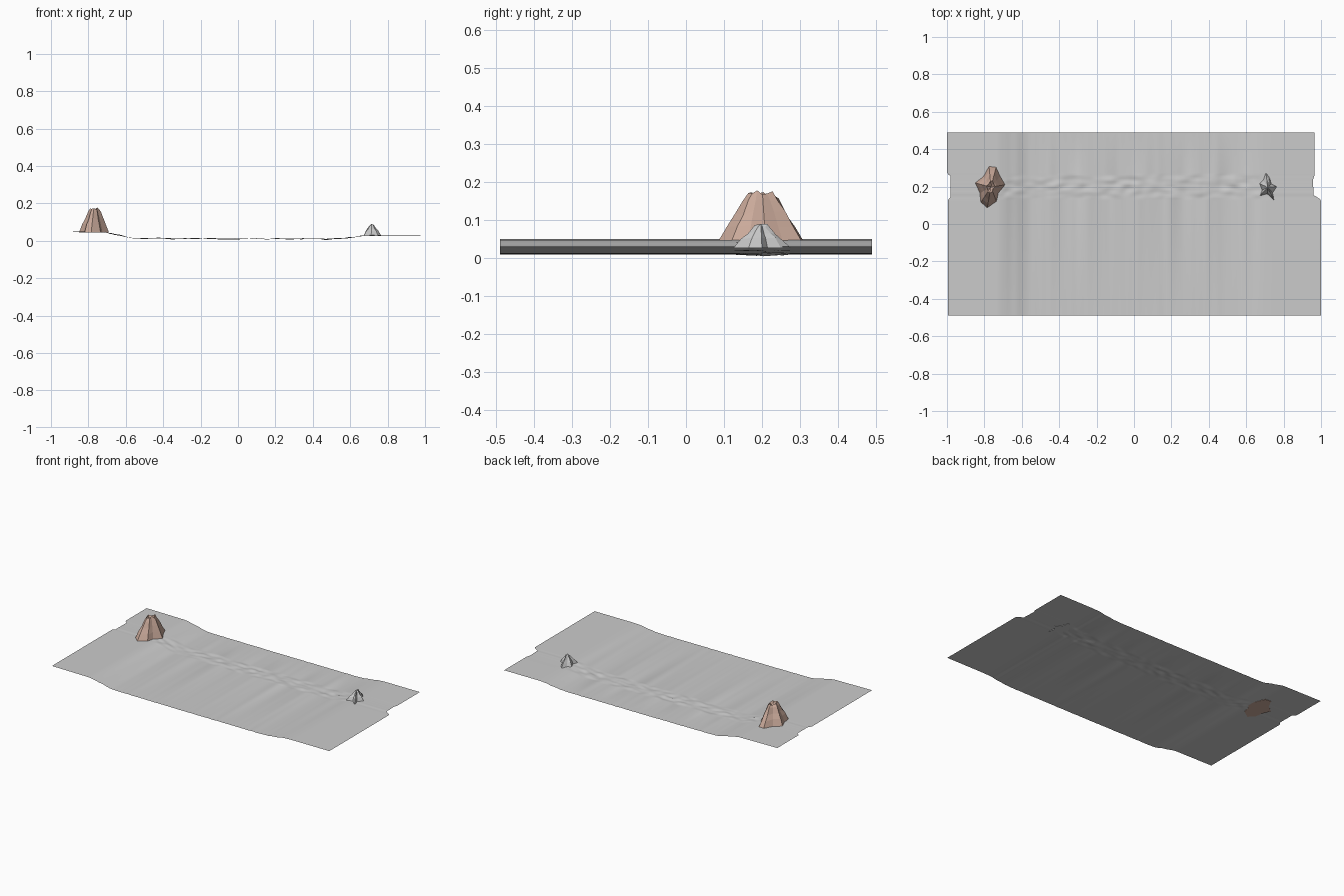
import bpy, bmesh, math, random
from mathutils import noise, Vector

if "Cube" in bpy.data.objects:
    bpy.data.objects.remove(bpy.data.objects["Cube"])

random.seed(4)


def lerp_table(table, x):
    for (x0, a), (x1, b) in zip(table, table[1:]):
        if x <= x1:
            t = max(0.0, (x - x0) / (x1 - x0))
            return a + (b - a) * t
    return table[-1][1]


def make_object(name, bm, color=None):
    me = bpy.data.meshes.new(name)
    bm.normal_update()
    bm.to_mesh(me)
    bm.free()
    ob = bpy.data.objects.new(name, me)
    bpy.context.collection.objects.link(ob)
    if color:
        mat = bpy.data.materials.new(name + "_colour")
        mat.diffuse_color = color
        mat.use_nodes = True
        mat.node_tree.nodes["Principled BSDF"].inputs["Base Color"].default_value = mat.diffuse_color
        me.materials.append(mat)
    return ob


# Ground sheet: ridged valley with a bumpy dry stream bed along y = 0.2
PROFILE = [(-1, .05), (-.72, .047), (-.65, .033), (-.57, .014), (-.5, .012),
           (0, .01), (.5, .01), (.57, .013), (.68, .028), (.72, .03), (1, .03)]
LEFT = [(-.49, -.995), (.13, -.995), (.145, -.98), (.255, -.98), (.27, -1), (.49, -1)]
RIGHT = [(-.49, 1), (.13, 1), (.155, .96), (.235, .957), (.26, .965), (.49, .965)]
ROWS = [-.49, .125] + [.135 + .01 * i for i in range(14)] + [.275, .49]
COLS = 160


def ground_z(x, y):
    z = lerp_table(PROFILE, x)
    if -.7 < x < .68:
        z += .0022 * noise.noise(Vector((x * 28, 0, 3)))
        bed = max(0.0, 1 - abs(y - .2) / .075) ** .5
        z += bed * .008 * noise.noise(Vector((x * 16, y * 32, 7)))
    elif .13 < y < .27:
        z += .0015 * noise.noise(Vector((0, y * 45, 5)))
    return max(0.0, z)


bm = bmesh.new()
grid = []
for y in ROWS:
    line = []
    for i in range(COLS + 1):
        x = -1 + 2 * i / COLS
        # only the outermost columns are pulled in to the ragged ends
        x = min(max(x, lerp_table(LEFT, y)), lerp_table(RIGHT, y))
        if i == 0:
            x = lerp_table(LEFT, y)
        line.append(bm.verts.new((x, y, ground_z(x, y))))
    grid.append(line)
for a, b in zip(grid, grid[1:]):
    for i in range(COLS):
        bm.faces.new((a[i], a[i + 1], b[i + 1], b[i]))
bmesh.ops.remove_doubles(bm, verts=bm.verts, dist=1e-5)
for f in bm.faces:
    f.smooth = True
make_object("ground", bm)


# Craggy mound: base outline shrunk towards a rim through several levels
def mound(name, outline, centre, levels, crater, color=None):
    bm = bmesh.new()
    cx, cy = centre
    rings = []
    for k, (s, z, wobble) in enumerate(levels):
        ring = []
        for x, y in outline:
            dz = random.uniform(-wobble, wobble)
            ring.append(bm.verts.new((cx + (x - cx) * s, cy + (y - cy) * s, z + dz)))
        rings.append(ring)
    n = len(outline)
    for a, b in zip(rings, rings[1:]):
        for i in range(n):
            j = (i + 1) % n
            bm.faces.new((a[i], a[j], b[j], b[i]))
    bm.faces.new(rings[0][::-1])
    tip = bm.verts.new((cx, cy, crater))
    for i in range(n):
        bm.faces.new((rings[-1][i], rings[-1][(i + 1) % n], tip))
    return make_object(name, bm, color)


BIG = [(-.69, .21), (-.715, .255), (-.737, .305), (-.775, .31), (-.805, .255),
       (-.85, .22), (-.825, .165), (-.82, .115), (-.785, .085), (-.735, .12),
       (-.725, .165)]
mound("volcano", BIG, (-.765, .197),
      [(1, .044, 0), (.8, .085, .005), (.6, .118, .006), (.42, .152, .006),
       (.29, .172, .006), (.18, .16, .002)], .145, (.62, .42, .34, 1))

SMALL = [(.765, .2), (.735, .215), (.725, .25), (.705, .277), (.69, .235),
         (.672, .215), (.685, .18), (.672, .15), (.712, .16), (.75, .125),
         (.742, .165)]
mound("small_peak", SMALL, (.715, .197),
      [(1, .026, 0), (.72, .05, .004), (.48, .066, .004), (.22, .085, .004)], .09)
